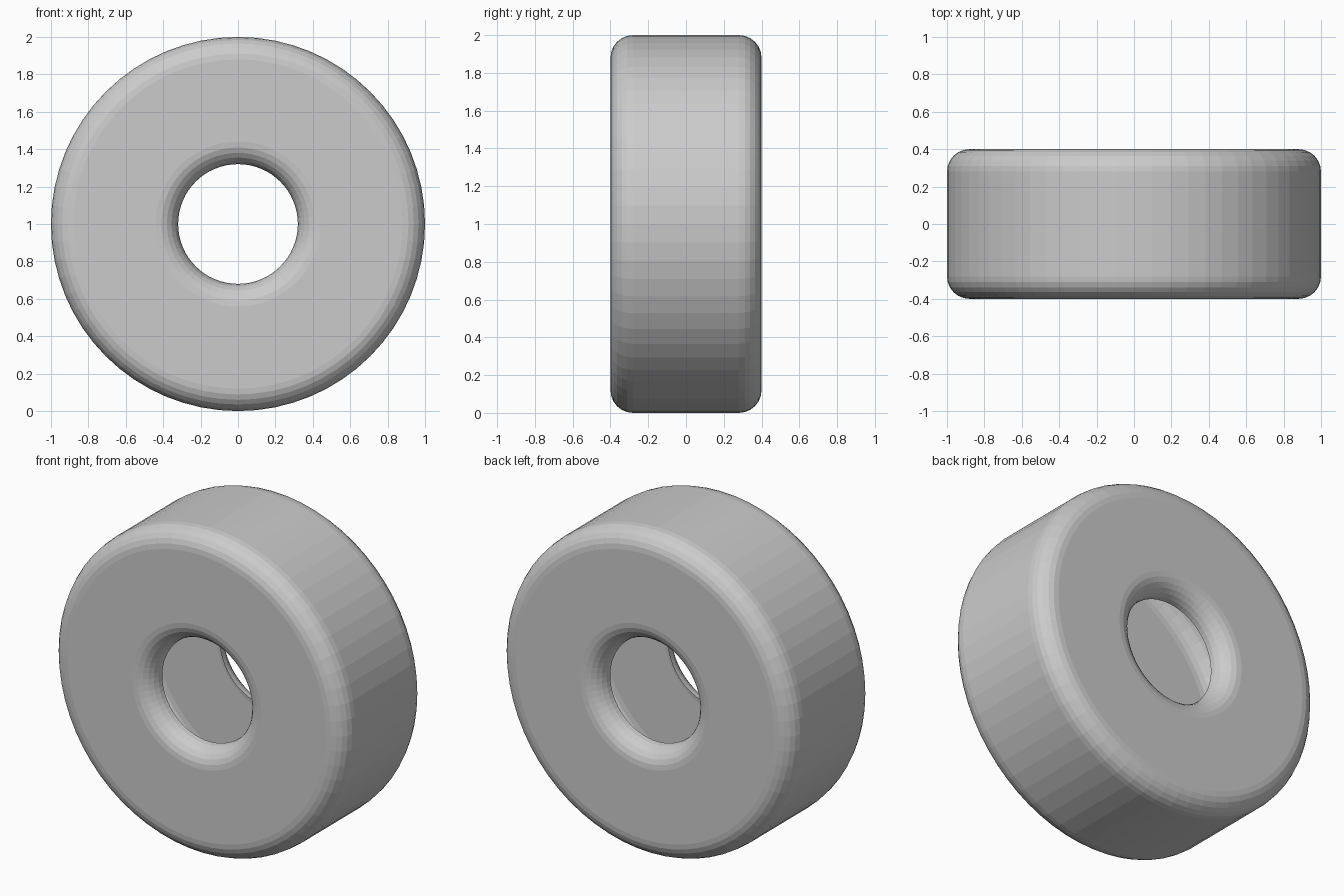
import bpy, bmesh, math

if "Cube" in bpy.data.objects:
    bpy.data.objects.remove(bpy.data.objects["Cube"])

SIDES = 64       # facets around the wheel
STEPS = 6        # facets in each rounded corner
R_OUT, R_HOLE, HALF, ROUND = 1.0, 0.32, 0.40, 0.12


def arc(cr, cy, start, end):
    """Quarter-round corner as (radius, y) points."""
    pts = []
    for i in range(STEPS + 1):
        a = math.radians(start + (end - start) * i / STEPS)
        pts.append((cr + ROUND * math.cos(a), cy + ROUND * math.sin(a)))
    return pts


# Hollow section, open at the hole: lip, side wall, tread, side wall, lip
edge = HALF - ROUND
profile = (arc(R_HOLE + ROUND, -edge, 180, 270) + arc(R_OUT - ROUND, -edge, 270, 360)
           + arc(R_OUT - ROUND, edge, 0, 90) + arc(R_HOLE + ROUND, edge, 90, 180))

# Spin the section around the y axis
bm = bmesh.new()
rings = []
for k in range(SIDES):
    t = 2 * math.pi * k / SIDES
    rings.append([bm.verts.new((r * math.cos(t), y, 1 + r * math.sin(t))) for r, y in profile])
for k in range(SIDES):
    a, b = rings[k], rings[(k + 1) % SIDES]
    for i in range(len(profile) - 1):
        bm.faces.new((a[i], a[i + 1], b[i + 1], b[i]))
bmesh.ops.recalc_face_normals(bm, faces=bm.faces)
# Make the tread face outwards
bm.faces.ensure_lookup_table()
outer = max(bm.faces, key=lambda f: f.calc_center_median().z)
if outer.normal.z < 0:
    bmesh.ops.reverse_faces(bm, faces=bm.faces)

mesh = bpy.data.meshes.new("tyre")
bm.to_mesh(mesh)
bm.free()
tyre = bpy.data.objects.new("tyre", mesh)
bpy.context.collection.objects.link(tyre)
